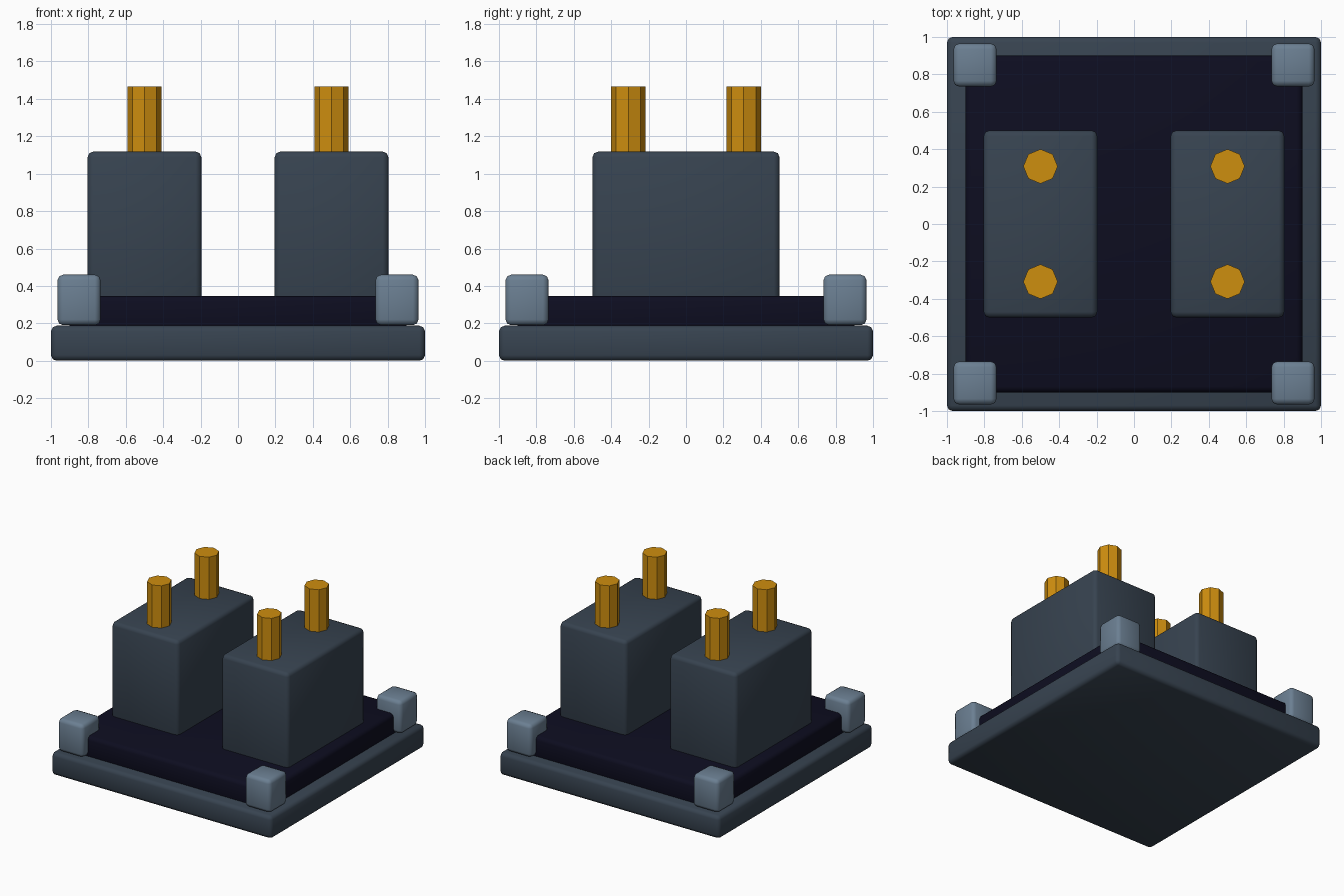
import bpy
import math

if "Cube" in bpy.data.objects:
    bpy.data.objects.remove(bpy.data.objects["Cube"])


def material(name, rgb):
    def lin(c):
        c /= 255
        return c / 12.92 if c <= 0.04045 else ((c + 0.055) / 1.055) ** 2.4
    m = bpy.data.materials.new(name)
    m.diffuse_color = (*[lin(c) for c in rgb], 1)
    m.use_nodes = True
    m.node_tree.nodes["Principled BSDF"].inputs["Base Color"].default_value = m.diffuse_color
    return m


slate = material("dark slate", (55, 67, 80))
steel = material("blue grey", (107, 127, 146))
navy = material("near black navy", (13, 13, 32))
gold = material("amber gold", (206, 142, 15))


def box(name, x, y, z, mat, bevel=0.03):
    """Bevelled box from (min, max) ranges."""
    bpy.ops.mesh.primitive_cube_add(
        size=1, location=[(a + b) / 2 for a, b in (x, y, z)])
    o = bpy.context.object
    o.name = name
    o.scale = [b - a for a, b in (x, y, z)]
    bpy.ops.object.transform_apply(location=False, rotation=False, scale=True)
    o.data.materials.append(mat)
    b = o.modifiers.new("soft edges", 'BEVEL')
    b.width = bevel
    b.segments = 2
    bpy.ops.object.modifier_apply(modifier=b.name)
    bpy.ops.object.shade_smooth_by_angle(angle=math.radians(50))
    return o


# Base plate and raised dark deck
box("base_plate", (-1, 1), (-1, 1), (0, 0.187), slate)
box("deck", (-0.9, 0.9), (-0.9, 0.9), (0.15, 0.347), navy)

# Corner blocks
for sx in (-1, 1):
    for sy in (-1, 1):
        cx, cy = sx * 0.85, sy * 0.85
        box("corner_block", (cx - 0.115, cx + 0.115), (cy - 0.115, cy + 0.115),
            (0.19, 0.46), steel)

# Two housings, each with two octagonal pins
for sx in (-1, 1):
    cx = sx * 0.5
    box("housing", (cx - 0.304, cx + 0.304), (-0.5, 0.5), (0.25, 1.118), slate)
    for y in (-0.308, 0.308):
        bpy.ops.mesh.primitive_cylinder_add(
            vertices=8, radius=0.092, depth=0.415, location=(cx, y, 1.2575))
        pin = bpy.context.object
        pin.name = "pin"
        pin.data.materials.append(gold)
